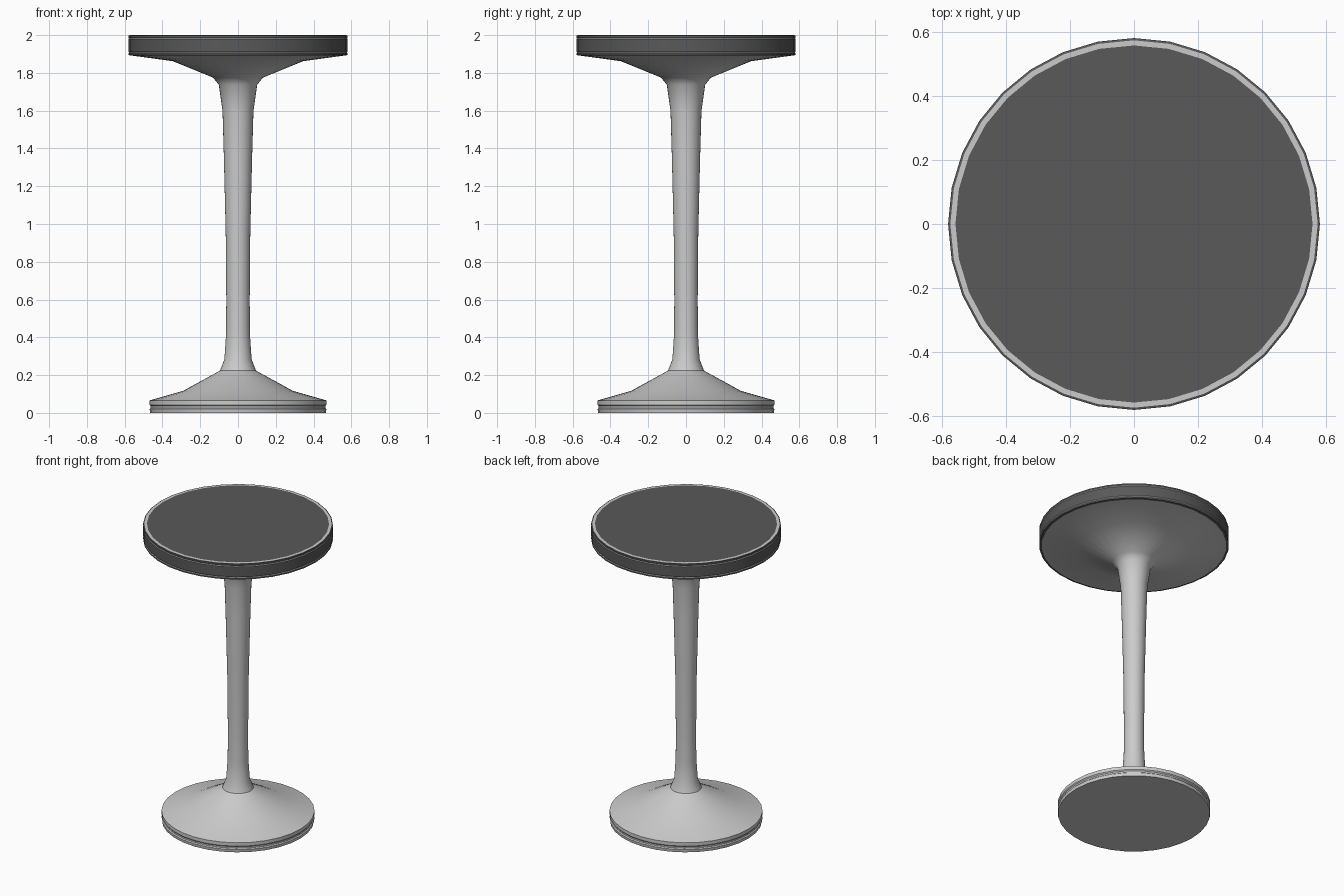
import bpy, bmesh
from math import cos, sin, tau, radians

if "Cube" in bpy.data.objects:
    bpy.data.objects.remove(bpy.data.objects["Cube"])

SEGS = 32

dark = bpy.data.materials.new("dark_grey")
dark.diffuse_color = (0.1, 0.1, 0.1, 1)
dark.use_nodes = True
dark.node_tree.nodes["Principled BSDF"].inputs["Base Color"].default_value = dark.diffuse_color


def lathe(name, profile, cap_start=False, cap_end=False, mat=None):
    """Spin (radius, z) points around z; profile runs upward on the outside."""
    bm = bmesh.new()
    rings = [[bm.verts.new((r * cos(tau * i / SEGS), r * sin(tau * i / SEGS), z))
              for i in range(SEGS)] for r, z in profile]
    for a, b in zip(rings, rings[1:]):
        for i in range(SEGS):
            j = (i + 1) % SEGS
            bm.faces.new((a[i], a[j], b[j], b[i]))
    if cap_start:
        bm.faces.new(rings[0][::-1])
    if cap_end:
        bm.faces.new(rings[-1])
    me = bpy.data.meshes.new(name)
    bm.to_mesh(me)
    bm.free()
    ob = bpy.data.objects.new(name, me)
    bpy.context.collection.objects.link(ob)
    if mat:
        me.materials.append(mat)
    bpy.ops.object.select_all(action='DESELECT')
    ob.select_set(True)
    bpy.context.view_layer.objects.active = ob
    bpy.ops.object.shade_smooth_by_angle(angle=radians(35))
    return ob


# Grooved foot disc, flared stem and flared underside of the top
lathe("pedestal", [
    (0.465, 0), (0.468, 0.02), (0.462, 0.026), (0.462, 0.036), (0.468, 0.043),
    (0.468, 0.066), (0.29, 0.117), (0.095, 0.224), (0.072, 0.285),
    (0.063, 0.42), (0.062, 0.6), (0.065, 0.95), (0.071, 1.2), (0.076, 1.4),
    (0.082, 1.6), (0.102, 1.738), (0.132, 1.775), (0.345, 1.862),
    (0.565, 1.892)], cap_start=True)

# Dark rim bands, separated by light trim lines
lathe("lower_rim", [(0.565, 1.892), (0.58, 1.894), (0.58, 1.904)], mat=dark)
lathe("lower_trim", [(0.58, 1.904), (0.577, 1.908), (0.58, 1.912)])
lathe("edge_band", [(0.58, 1.912), (0.58, 1.98)], mat=dark)
lathe("upper_trim", [(0.58, 1.98), (0.577, 1.984), (0.58, 1.988)])
lathe("upper_rim", [(0.58, 1.988), (0.58, 1.998), (0.573, 2.0)], mat=dark)

# Light inlay ring and dark top panel
lathe("inlay_ring", [(0.573, 2.0), (0.557, 2.0)])
lathe("top_panel", [(0.557, 2.0), (0.3, 2.0)], cap_end=True, mat=dark)
